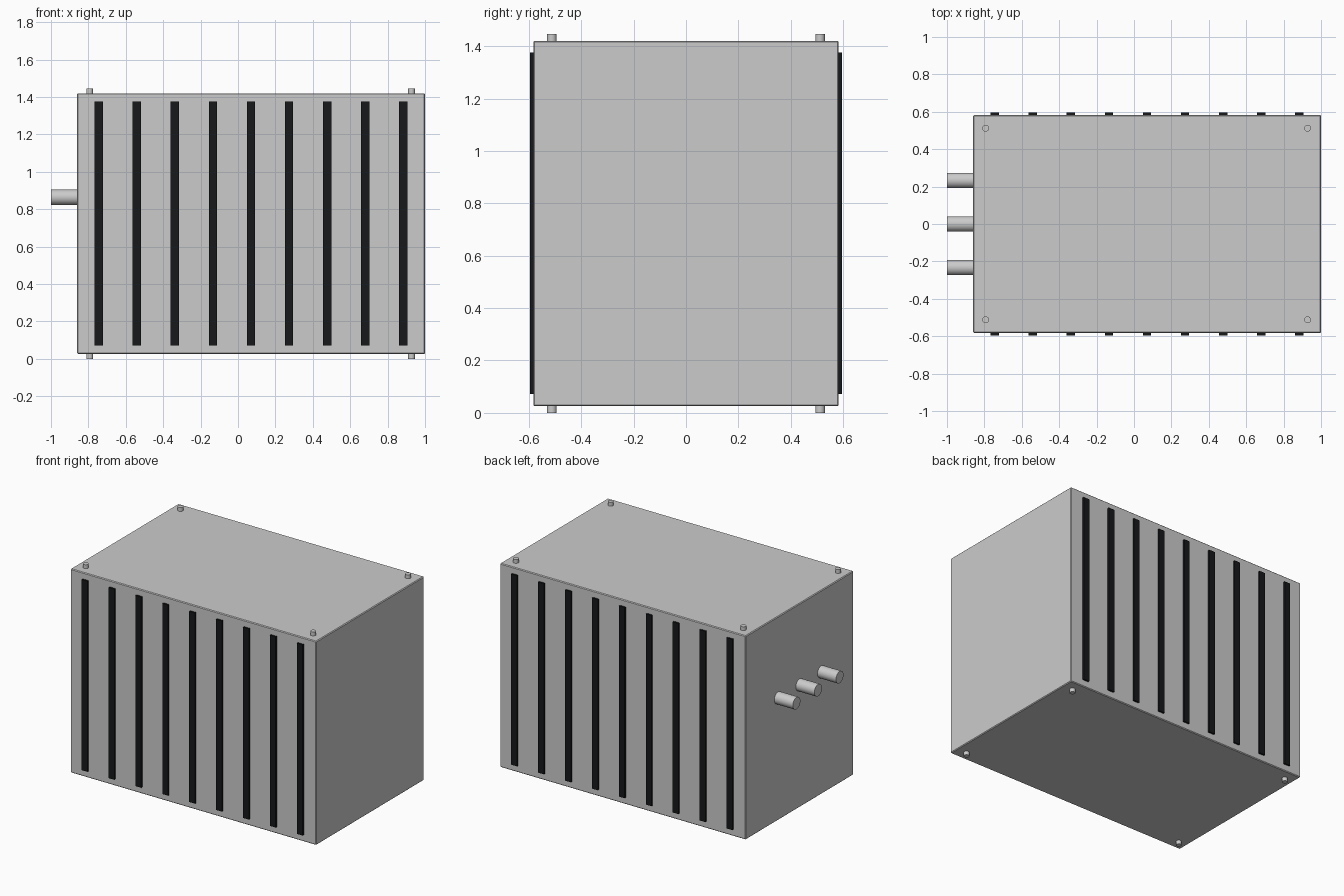
import bpy
import math

if "Cube" in bpy.data.objects:
    bpy.data.objects.remove(bpy.data.objects["Cube"])

X0, X1 = -0.86, 1.0      # casing ends
Z0, Z1 = 0.026, 1.42     # casing bottom and top
HY = 0.583               # casing half depth

black = bpy.data.materials.new("black")
black.diffuse_color = (0.008, 0.009, 0.01, 1)
black.use_nodes = True
black.node_tree.nodes["Principled BSDF"].inputs["Base Color"].default_value = black.diffuse_color


def box(name, lo, hi, mat=None):
    bpy.ops.mesh.primitive_cube_add(size=1, location=[(a + b) / 2 for a, b in zip(lo, hi)])
    ob = bpy.context.object
    ob.name = name
    ob.scale = [b - a for a, b in zip(lo, hi)]
    bpy.ops.object.transform_apply(location=False, rotation=False, scale=True)
    if mat:
        ob.data.materials.append(mat)
    return ob


def rod(name, radius, length, loc, rot=(0, 0, 0), sides=24):
    bpy.ops.mesh.primitive_cylinder_add(vertices=sides, radius=radius, depth=length,
                                        location=loc, rotation=rot)
    ob = bpy.context.object
    ob.name = name
    bpy.ops.object.shade_smooth_by_angle(angle=math.radians(35))
    return ob


# Casing with slightly eased edges
casing = box("casing", (X0, -HY, Z0), (X1, HY, Z1))
bevel = casing.modifiers.new("eased_edges", 'BEVEL')
bevel.width = 0.005
bevel.segments = 1

# Nine raised vent strips on the front and the back
for side, label in ((-1, "front"), (1, "back")):
    for i in range(9):
        x = -0.745 + i * 0.2036
        ya, yb = sorted((side * (HY - 0.01), side * 0.595))
        box(f"{label}_vent_strip_{i + 1}", (x - 0.022, ya, 0.072), (x + 0.022, yb, 1.376), black)

# Corner pegs on top and matching feet below
for x in (-0.793, 0.928):
    for y in (-0.512, 0.512):
        rod("top_peg", 0.018, 0.046, (x, y, 1.446 - 0.023))
        rod("foot", 0.018, 0.046, (x, y, 0.023))

# Three pipe stubs on the left end
for y in (-0.233, 0, 0.233):
    rod("pipe_stub", 0.041, 0.16, (-0.92, y, 0.864), (0, math.pi / 2, 0), 32)
